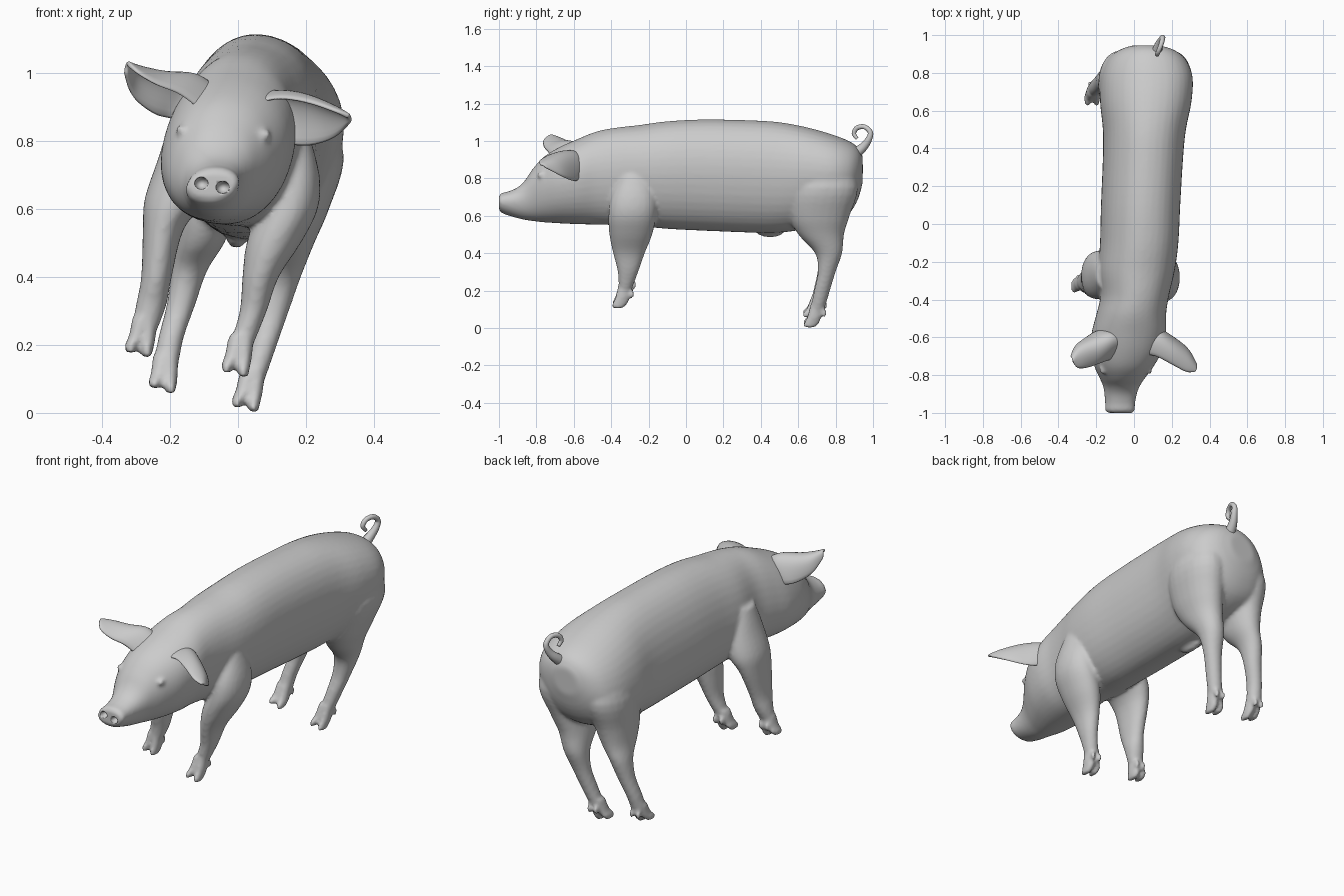
import bpy, bmesh, math
from mathutils import Vector
from mathutils.bvhtree import BVHTree

if "Cube" in bpy.data.objects:
    bpy.data.objects.remove(bpy.data.objects["Cube"])

ROLL = math.radians(13)


def smooth_rows(rows, steps):
    """Catmull-Rom interpolation of tuples."""
    out = []
    for i in range(len(rows) - 1):
        p = [rows[max(0, min(len(rows) - 1, i + k))] for k in (-1, 0, 1, 2)]
        for s in range(steps):
            t = s / steps
            out.append([0.5 * (2 * b + (c - a) * t + (2 * a - 5 * b + 4 * c - d) * t * t
                               + (3 * b - a - 3 * c + d) * t ** 3) for a, b, c, d in zip(*p)])
    return out + [list(rows[-1])]


def bridge(bm, rings):
    loops = [[bm.verts.new(p) for p in r] for r in rings]
    n = len(loops[0])
    for a, b in zip(loops, loops[1:]):
        for i in range(n):
            bm.faces.new((a[i], a[(i + 1) % n], b[(i + 1) % n], b[i]))
    bm.faces.new(loops[0])
    bm.faces.new(loops[-1][::-1])


def loft(bm, rows, axis, roll=0.0, power=1.0, n=32, steps=4):
    """Rows are (position, x0, x1, b0, b1); b is z for axis y, and y for axis z."""
    shape = []
    for i in range(n):
        a = 2 * math.pi * i / n
        u, v = [math.copysign(abs(k) ** power, k) for k in (math.cos(a), math.sin(a))]
        u *= 0.75 if roll else 1
        shape.append((u * math.cos(roll) + v * math.sin(roll),
                      v * math.cos(roll) - u * math.sin(roll)))
    mu, mv = max(s[0] for s in shape), max(s[1] for s in shape)
    rings = []
    for t, x0, x1, b0, b1 in smooth_rows(rows, steps):
        pts = []
        for u, v in shape:
            x = (x0 + x1) / 2 + u / mu * (x1 - x0) / 2
            b = (b0 + b1) / 2 + v / mv * (b1 - b0) / 2
            pts.append((x, t, b) if axis == 'y' else (x, b, t))
        rings.append(pts)
    bridge(bm, rings)


def make_object(name, bm):
    bmesh.ops.recalc_face_normals(bm, faces=bm.faces[:])
    for f in bm.faces:
        f.smooth = True
    me = bpy.data.meshes.new(name)
    bm.to_mesh(me)
    bm.free()
    ob = bpy.data.objects.new(name, me)
    bpy.context.collection.objects.link(ob)
    return ob


def ball(bm, centre, radii):
    vs = bmesh.ops.create_uvsphere(bm, u_segments=20, v_segments=12, radius=1)['verts']
    for v in vs:
        v.co = Vector(centre) + Vector([a * b for a, b in zip(v.co, radii)])


def box(x, y, z, rx, ry):
    return (z, x - rx, x + rx, y - ry, y + ry)


def foot(bm, ankle, sole):
    """Cloven foot: two toes and two dewclaws."""
    (ax, ay, az), (bx, by, bz) = ankle, sole
    for s in (-1, 1):
        low = bz - s * 0.007
        loft(bm, [box(ax + s * .010, ay, az + .03, .028, .036),
                  box((ax + bx) / 2 + s * .017, (ay + by) / 2, (az + low) / 2 + .01, .023, .038),
                  box(bx + s * .023, by, low + .022, .019, .042),
                  box(bx + s * .025, by - .012, low, .013, .028)], 'z', n=16)
        ball(bm, (ax + s * .02, ay + .036, az - .02), (.012, .014, .024))


# torso and head: one rolled loft from snout to rump
bm = bmesh.new()
loft(bm, [(-1.0, -.14, -.005, .632, .708), (-.985, -.153, .004, .615, .722),
          (-.95, -.153, .006, .602, .73), (-.90, -.157, .015, .587, .752),
          (-.86, -.163, .03, .578, .79), (-.82, -.18, .055, .572, .85),
          (-.76, -.208, .10, .565, .915), (-.68, -.225, .145, .56, .965),
          (-.58, -.225, .17, .555, 1.01), (-.48, -.20, .17, .553, 1.05),
          (-.38, -.178, .185, .55, 1.07), (-.25, -.19, .215, .545, 1.085),
          (-.10, -.18, .235, .53, 1.105), (.10, -.175, .245, .52, 1.115),
          (.35, -.165, .26, .51, 1.11), (.50, -.165, .275, .51, 1.10),
          (.65, -.18, .305, .53, 1.072), (.78, -.175, .31, .56, 1.035),
          (.87, -.14, .275, .61, 1.0), (.92, -.08, .215, .69, .965),
          (.945, -.01, .14, .78, .92)], 'y', ROLL, 0.92, 40)
skin = BVHTree.FromBMesh(bm)

# legs, each blending into shoulder or ham
front_right = [(.82, .09, .21, -.35, -.2), (.7, .08, .24, -.40, -.16), (.6, .06, .235, -.415, -.16),
               (.5, .025, .185, -.41, -.18), (.4, .013, .12, -.39, -.22),
               (.3, .005, .085, -.365, -.255), (.2, -.025, .045, -.36, -.292)]
front_left = [(.86, -.20, -.08, -.35, -.2), (.75, -.235, -.05, -.39, -.15), (.63, -.275, -.09, -.40, -.14),
              (.54, -.28, -.16, -.39, -.17), (.4, -.285, -.195, -.375, -.225),
              (.32, -.30, -.21, -.355, -.25), (.25, -.312, -.235, -.35, -.28)]
back_right = [(.9, .08, .27, .62, .88), (.75, .08, .312, .56, .92), (.6, .07, .268, .555, .875),
              (.5, .06, .225, .60, .845), (.4, .06, .185, .69, .835), (.3, .055, .15, .705, .80),
              (.2, .035, .115, .685, .77), (.1, .008, .08, .665, .74)]
back_left = [(.9, -.13, .05, .64, .87), (.75, -.185, .05, .58, .92), (.6, -.185, .0, .58, .87),
             (.5, -.185, -.04, .62, .845), (.42, -.195, -.09, .69, .83), (.32, -.21, -.125, .705, .80),
             (.22, -.235, -.16, .685, .77), (.14, -.25, -.175, .668, .745)]
for rows, sole in ((front_right, (-.008, -.355, .112)), (front_left, (-.292, -.325, .17)),
                   (back_right, (.022, .67, .008)), (back_left, (-.222, .665, .065))):
    loft(bm, rows, 'z', power=0.95, n=24)
    z, x0, x1, y0, y1 = rows[-1]
    foot(bm, ((x0 + x1) / 2, (y0 + y1) / 2, z), sole)

# belly sheath and brows
ball(bm, (-.005, .45, .515), (.028, .075, .03))
for target in ((.11, -.80, .83), (-.21, -.80, .86)):
    p = skin.find_nearest(Vector(target))[0]
    ball(bm, p, (.016, .024, .016))

# tail: curled taper
path = smooth_rows([(.115, .89, .92, .032), (.13, .945, .965, .024), (.145, .975, 1.005, .018),
                    (.152, .986, 1.045, .014), (.145, .955, 1.075, .013), (.13, .915, 1.07, .013),
                    (.122, .898, 1.04, .012), (.128, .915, 1.012, .009)], 5)
rings = []
for i, (x, y, z, r) in enumerate(path):
    a, b = path[max(i - 1, 0)], path[min(i + 1, len(path) - 1)]
    d = Vector((0, b[1] - a[1], b[2] - a[2])).normalized()
    side, up = Vector((1, 0, 0)), d.cross(Vector((1, 0, 0)))
    rings.append([Vector((x, y, z)) + r * (side * math.cos(k * math.pi / 6) + up * math.sin(k * math.pi / 6))
                  for k in range(12)])
tail_bm = bmesh.new()
bridge(tail_bm, rings)
make_object("tail", tail_bm)

# body: fuse the parts into one skin
body = make_object("body", bm)
rm = body.modifiers.new("fuse", 'REMESH')
rm.mode = 'VOXEL'
rm.voxel_size = 0.010
rm.use_smooth_shade = True
sm = body.modifiers.new("relax", 'SMOOTH')
sm.factor = 0.5
sm.iterations = 6

# nostrils
cut_bm = bmesh.new()
for x, z in ((-.108, .676), (-.045, .664)):
    ball(cut_bm, (x, -1.0, z), (.02, .03, .018))
cutter = make_object("nostril_cutter", cut_bm)
cutter.hide_render = True
cutter.hide_set(True)
bo = body.modifiers.new("nostrils", 'BOOLEAN')
bo.operation = 'DIFFERENCE'
bo.object = cutter


# ears: cupped leaves spanned by front edge, back ridge and rear edge
def ear(name, front, ridge, rear):
    eb = bmesh.new()
    grid = []
    for A, M, B in zip(*(smooth_rows(c, 4) for c in (front, ridge, rear))):
        row = []
        for j in range(9):
            v = j / 8
            row.append(eb.verts.new([a * (1 - v) * (1 - 2 * v) + m * 4 * v * (1 - v) + b * v * (2 * v - 1)
                                     for a, m, b in zip(A, M, B)]))
        grid.append(row)
    for r, s in zip(grid, grid[1:]):
        for j in range(8):
            eb.faces.new((r[j], r[j + 1], s[j + 1], s[j]))
    ob = make_object(name, eb)
    so = ob.modifiers.new("thickness", 'SOLIDIFY')
    so.thickness = 0.014
    so.offset = 0
    ob.modifiers.new("round", 'SUBSURF').levels = 1


ear("right_ear",
    [(.02, -.69, .90), (.11, -.70, .925), (.20, -.745, .915), (.28, -.785, .89), (.325, -.78, .872)],
    [(.04, -.58, .92), (.12, -.575, .93), (.20, -.63, .92), (.285, -.70, .89), (.33, -.768, .87)],
    [(.08, -.57, .80), (.14, -.57, .79), (.21, -.605, .785), (.285, -.665, .81), (.332, -.75, .857)])
ear("left_ear",
    [(-.10, -.71, .88), (-.17, -.735, .935), (-.24, -.76, .965), (-.295, -.765, 1.0), (-.322, -.735, 1.025)],
    [(-.05, -.60, .94), (-.12, -.60, .99), (-.21, -.63, .995), (-.29, -.665, 1.01), (-.328, -.715, 1.027)],
    [(-.14, -.57, .85), (-.20, -.57, .865), (-.25, -.60, .88), (-.31, -.65, .93), (-.332, -.705, 1.0)])
